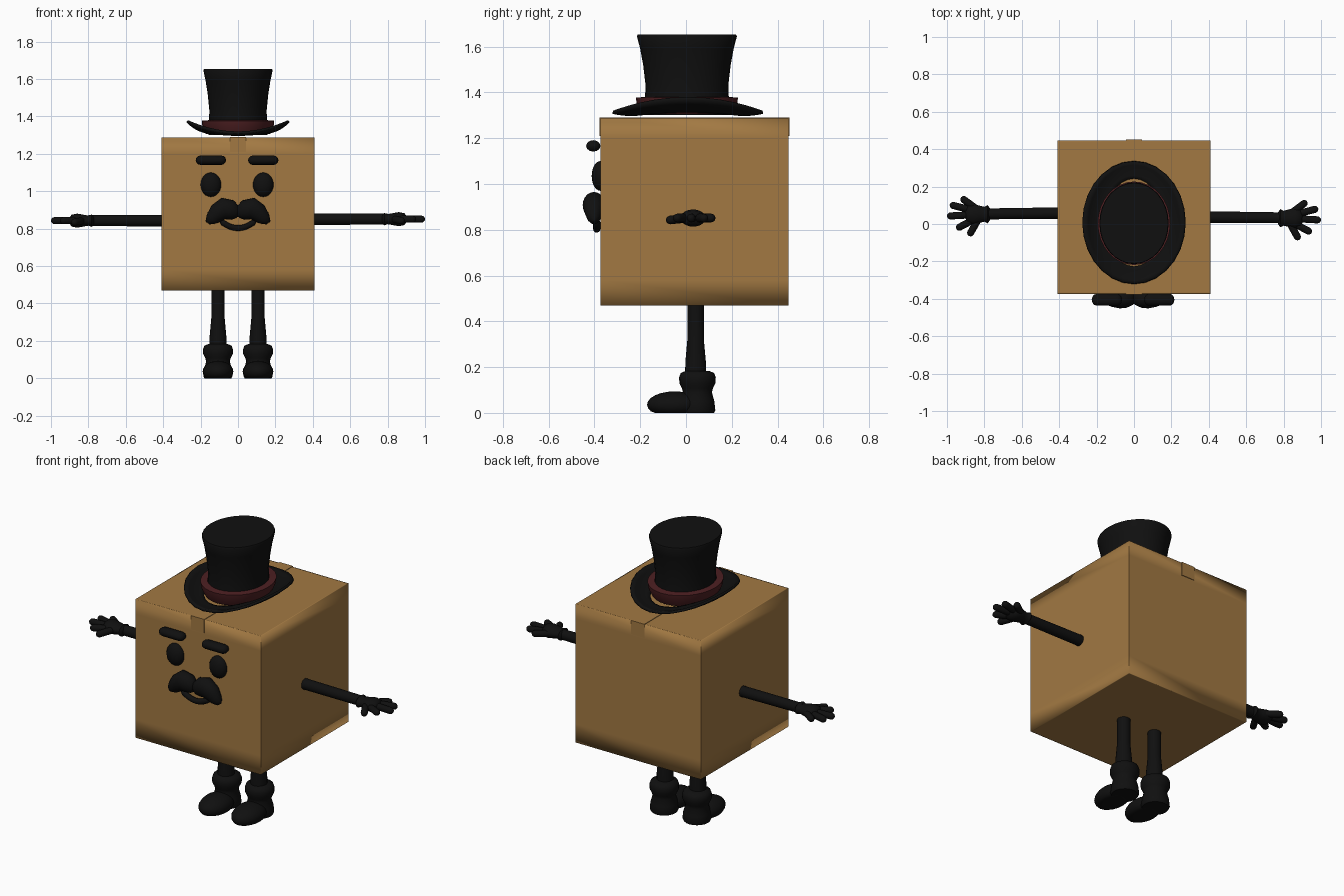
import bpy, bmesh, math
from mathutils import Vector, Matrix

if "Cube" in bpy.data.objects:
    bpy.data.objects.remove(bpy.data.objects["Cube"], do_unlink=True)


def material(name, rgb):
    m = bpy.data.materials.new(name)
    m.use_nodes = True
    m.diffuse_color = (*rgb, 1)
    m.node_tree.nodes["Principled BSDF"].inputs["Base Color"].default_value = (*rgb, 1)
    return m


CARD = material("cardboard brown", (0.36, 0.19, 0.055))
BLACK = material("soft black", (0.005, 0.005, 0.005))
RED = material("dark red", (0.075, 0.014, 0.016))
rounded_parts = []


def finish(name, bm, mat, smooth=True):
    bmesh.ops.recalc_face_normals(bm, faces=bm.faces)
    mesh = bpy.data.meshes.new(name)
    bm.to_mesh(mesh)
    bm.free()
    mesh.materials.append(mat)
    ob = bpy.data.objects.new(name, mesh)
    bpy.context.collection.objects.link(ob)
    if smooth:
        rounded_parts.append(ob)
    return ob


def tube(name, path, radii, mat=BLACK, scale=(1, 1), sides=20, caps=True):
    """Skin round or oval rings along a path."""
    bm = bmesh.new()
    pts = [Vector(p) for p in path]
    rings = []
    for i, (p, r) in enumerate(zip(pts, radii)):
        t = (pts[min(i + 1, len(pts) - 1)] - pts[max(i - 1, 0)]).normalized()
        up = Vector((0, 1, 0)) if abs(t.z) > 0.95 else Vector((0, 0, 1))
        u = t.cross(up).normalized()
        v = u.cross(t)
        angles = [math.tau * k / sides for k in range(sides)]
        rings.append([bm.verts.new(p + u * (r * scale[0] * math.cos(a))
                                   + v * (r * scale[1] * math.sin(a))) for a in angles])
    for a, b in zip(rings, rings[1:]):
        for k in range(sides):
            n = (k + 1) % sides
            bm.faces.new((a[k], a[n], b[n], b[k]))
    if caps:
        bm.faces.new(rings[0])
        bm.faces.new(rings[-1])
    return finish(name, bm, mat)


def lathe(name, x, y, profile, **kw):
    return tube(name, [(x, y, z) for r, z in profile], [r for r, z in profile], **kw)


def capsule(name, a, b, r, **kw):
    a, b = Vector(a), Vector(b)
    d = (b - a).normalized()
    arc = [math.radians(g) for g in (3, 30, 60, 90)]
    path = [a + d * r * (1 - math.cos(g)) for g in arc]
    path += [b - d * r * (1 - math.cos(g)) for g in reversed(arc)]
    ends = [r * math.sin(g) for g in arc]
    return tube(name, path, ends + ends[::-1], sides=12, **kw)


def ellipsoid(name, centre, size, floor=None):
    bm = bmesh.new()
    bmesh.ops.create_uvsphere(bm, u_segments=20, v_segments=12, radius=1)
    bmesh.ops.transform(bm, verts=bm.verts,
                        matrix=Matrix.Translation(centre) @ Matrix.Diagonal((*size, 1)))
    if floor is not None:
        for v in bm.verts:
            v.co.z = max(v.co.z, floor)
    return finish(name, bm, BLACK)


def block(name, lo, hi, mat):
    bm = bmesh.new()
    bmesh.ops.create_cube(bm, size=1)
    for v in bm.verts:
        v.co = [lo[i] if v.co[i] < 0 else hi[i] for i in range(3)]
    return finish(name, bm, mat, smooth=False)


# Cardboard box: soft shading around the rims, sharp vertical corners
box = block("box_body", (-0.41, -0.373, 0.47), (0.41, 0.447, 1.288), CARD)
bm = bmesh.new()
bm.from_mesh(box.data)
for z in (0.58, 1.2):
    bmesh.ops.bisect_plane(bm, geom=bm.verts[:] + bm.edges[:] + bm.faces[:],
                           plane_co=(0, 0, z), plane_no=(0, 0, 1))
ends = [f for f in bm.faces if abs(f.normal.z) > 0.9]
bmesh.ops.inset_individual(bm, faces=ends, thickness=0.01)
for f in bm.faces:
    f.smooth = True
for e in bm.edges:
    a, b = e.verts
    e.smooth = abs(a.co.z - b.co.z) < 0.01
bm.to_mesh(box.data)
bm.free()

# Tape over the lid seam, folded down front and back
block("tape_top", (-0.043, -0.376, 1.286), (0.043, 0.45, 1.291), CARD)
block("tape_front", (-0.043, -0.377, 1.21), (0.043, -0.37, 1.291), CARD)
block("tape_back", (-0.043, 0.444, 1.21), (0.043, 0.451, 1.291), CARD)

# Top hat: crown, band and curled brim
HAT_Y = 0.004
lathe("hat_crown", 0, HAT_Y, [(0.158, 1.3), (0.155, 1.38), (0.153, 1.43), (0.162, 1.52),
                              (0.173, 1.59), (0.185, 1.645), (0.182, 1.653)],
      scale=(1, 1.18), sides=32)
lathe("hat_band", 0, HAT_Y, [(0.172, 1.305), (0.19, 1.345), (0.194, 1.377), (0.158, 1.38)],
      mat=RED, scale=(1, 1.15), sides=32, caps=False)

bm = bmesh.new()
SEG, STEPS = 28, 5
rows = []
for j in range(STEPS + 1):
    t = j / STEPS
    row = []
    for k in range(SEG):
        c, s = math.cos(math.tau * k / SEG), math.sin(math.tau * k / SEG)
        inner = 1.303 + 0.014 * c * c
        outer = 1.313 + 0.062 * c * c
        row.append(bm.verts.new(((0.158 + 0.114 * t) * c,
                                 0.008 + (0.235 + 0.093 * t) * s,
                                 inner + (outer - inner) * t * t)))
    rows.append(row)
for a, b in zip(rows, rows[1:]):
    for k in range(SEG):
        n = (k + 1) % SEG
        bm.faces.new((a[k], a[n], b[n], b[k]))
brim = finish("hat_brim", bm, BLACK)
mod = brim.modifiers.new("thickness", "SOLIDIFY")
mod.thickness = 0.014
mod.offset = 0

# Mouth arc
mouth = []
for k in range(11):
    x = -0.1 + 0.02 * k
    mouth.append((x, -0.39, 0.803 + 4.5 * x * x))
tube("mouth", mouth, [0.004] + [0.016] * 9 + [0.004], sides=10)

# Paired parts
for side, s in (("left", 1), ("right", -1)):
    # Face
    fx = s * 0.14 - 0.005
    ellipsoid(side + "_eye", (fx, -0.374, 1.035), (0.055, 0.038, 0.065))
    capsule(side + "_eyebrow", (fx - 0.081, -0.405, 1.166), (fx + 0.081, -0.405, 1.166),
            0.025, scale=(1.25, 1))
    tube(side + "_moustache",
         [(s * x, -0.402, z) for x, z in ((-0.005, 0.885), (0.01, 0.887), (0.04, 0.9),
                                          (0.075, 0.908), (0.11, 0.885), (0.14, 0.855),
                                          (0.16, 0.843), (0.172, 0.84))],
         [0.02, 0.038, 0.054, 0.058, 0.05, 0.036, 0.022, 0.003], scale=(0.85, 1))

    # Arm and gloved hand
    ay = 0.033 if s > 0 else 0.054
    az = 0.851 if s > 0 else 0.843
    tube(side + "_arm", [(s * 0.4, ay + 0.004, az), (s * 0.8, ay, az)], [0.031, 0.029])
    tube(side + "_glove", [(s * x, ay - 0.002, az) for x in
                           (0.77, 0.782, 0.8, 0.825, 0.86, 0.89, 0.905)],
         [0.028, 0.044, 0.036, 0.042, 0.05, 0.042, 0.012], scale=(1.1, 0.75))
    fingers = (("thumb", 0.083, -0.118, -0.01), ("index_finger", 0.15, -0.08, 0),
               ("middle_finger", 0.2, -0.012, 0), ("ring_finger", 0.185, 0.05, 0),
               ("little_finger", 0.125, 0.088, 0))
    for part, dx, dy, dz in fingers:
        capsule(side + "_" + part, (s * 0.83, ay + dy * 0.2, az),
                (s * (0.8 + dx), ay + dy, az + dz), 0.019)

    # Leg and boot
    lx = s * 0.107
    lathe(side + "_leg", lx, 0.042, [(0.046, 0.15), (0.045, 0.22), (0.036, 0.32), (0.036, 0.48)])
    lathe(side + "_boot", lx, 0.05, [(0.072, 0), (0.078, 0.012), (0.074, 0.05), (0.063, 0.09),
                                     (0.068, 0.108), (0.079, 0.13), (0.08, 0.155),
                                     (0.073, 0.174), (0.05, 0.184)])
    ellipsoid(side + "_boot_toe", (lx, -0.05, 0.036), (0.082, 0.12, 0.058), floor=0)

# Smooth shading with crisp edges
bpy.ops.object.select_all(action="DESELECT")
for ob in rounded_parts:
    ob.select_set(True)
bpy.context.view_layer.objects.active = rounded_parts[0]
bpy.ops.object.shade_smooth_by_angle(angle=math.radians(50))
